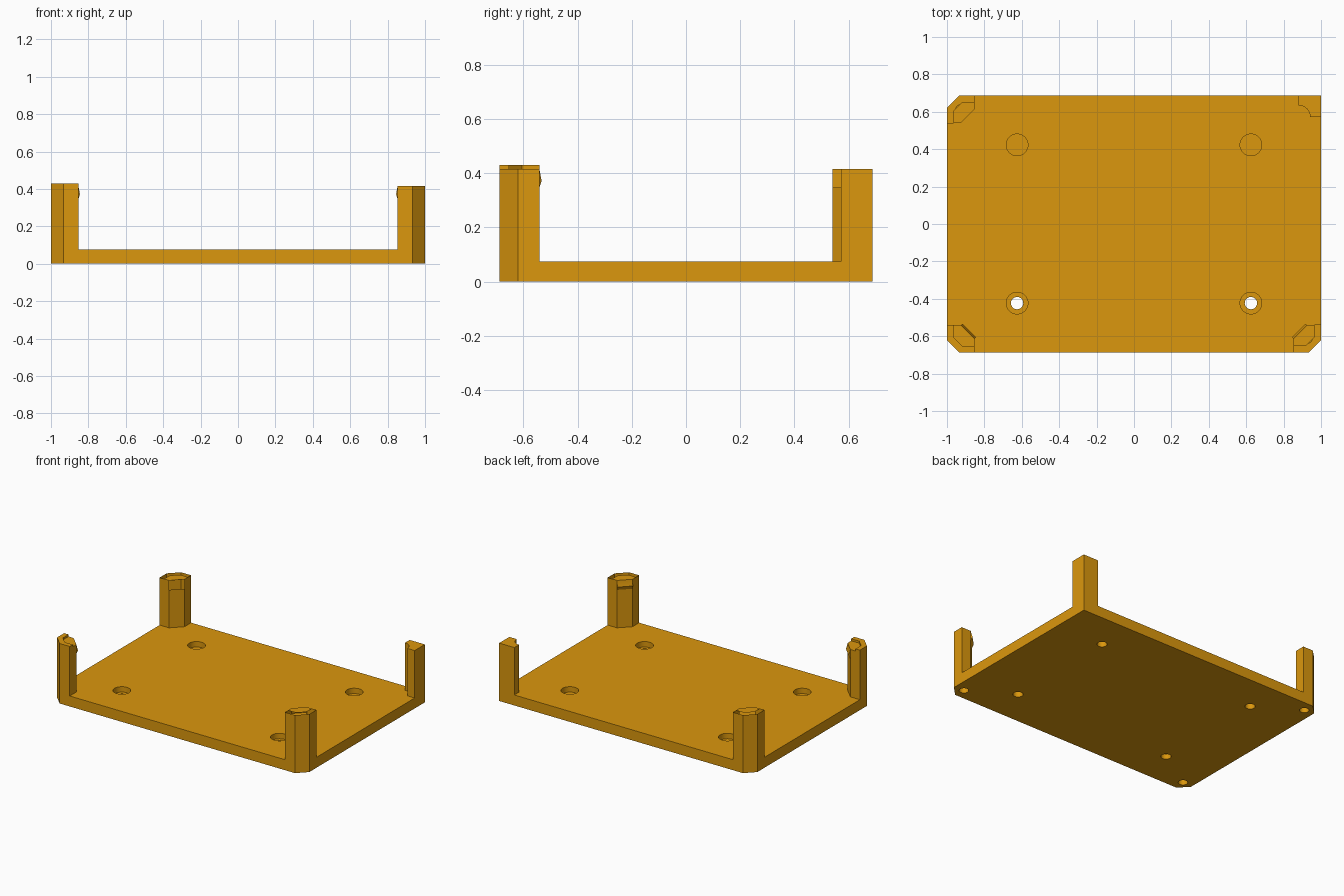
import bpy, bmesh, math
from mathutils import Vector

if "Cube" in bpy.data.objects:
    bpy.data.objects.remove(bpy.data.objects["Cube"])

HY = 0.6875          # half depth of the plate
CH = 0.067           # corner chamfer
L = 0.147            # corner post leg length

mat = bpy.data.materials.new("orange_plastic")
mat.diffuse_color = (0.71, 0.31, 0.004, 1)
mat.use_nodes = True
mat.node_tree.nodes["Principled BSDF"].inputs["Base Color"].default_value = mat.diffuse_color


def to_object(bm, name):
    bmesh.ops.recalc_face_normals(bm, faces=bm.faces)
    me = bpy.data.meshes.new(name)
    bm.to_mesh(me)
    bm.free()
    ob = bpy.data.objects.new(name, me)
    bpy.context.collection.objects.link(ob)
    return ob


def prism(name, pts, z0, z1):
    bm = bmesh.new()
    face = bm.faces.new([bm.verts.new((x, y, z0)) for x, y in pts])
    res = bmesh.ops.extrude_face_region(bm, geom=[face])
    for v in res["geom"]:
        if isinstance(v, bmesh.types.BMVert):
            v.co.z = z1
    return to_object(bm, name)


def hull(name, pts):
    bm = bmesh.new()
    for p in pts:
        bm.verts.new(p)
    bmesh.ops.convex_hull(bm, input=bm.verts)
    return to_object(bm, name)


def disc(x, y, r, n=32):
    return [(x + r * math.cos(2 * math.pi * i / n), y + r * math.sin(2 * math.pi * i / n))
            for i in range(n)]


def combine(target, other, op):
    mod = target.modifiers.new("bool", 'BOOLEAN')
    mod.operation, mod.solver, mod.object = op, 'EXACT', other
    bpy.context.view_layer.objects.active = target
    bpy.ops.object.modifier_apply(modifier=mod.name)
    bpy.data.objects.remove(other)


# base plate: three chamfered corners, one square corner
tray = prism("mounting_tray", [
    (-1, -HY + CH), (-1 + CH, -HY), (1 - CH, -HY), (1, -HY + CH),
    (1, HY), (-1 + CH, HY), (-1, HY - CH)], 0, 0.075)

# chamfered posts with raised outer rim and inner snap ridge
post = [(0, L), (0, CH), (CH, 0), (L, 0), (L, 0.075), (0.075, L)]
rim = [(0, L), (0, CH), (CH, 0), (L, 0), (L, 0.035), (0.083, 0.035), (0.035, 0.083), (0.035, L)]
ridge_profile = [(-0.012, 0.413), (0.0, 0.413), (0.011, 0.372), (0.0, 0.347), (-0.012, 0.347)]
for sx, sy in ((-1, -1), (1, -1), (-1, 1)):
    def at(p):
        return (sx * (1 - p[0]), sy * (HY - p[1]))
    combine(tray, prism("post", [at(p) for p in post], 0, 0.415), 'UNION')
    combine(tray, prism("rim", [at(p) for p in rim], 0.41, 0.43), 'UNION')
    k = math.sqrt(0.5)
    pts = []
    for d, z in ridge_profile:
        for ex, ey in ((L, 0.075), (0.075, L)):
            pts.append(Vector((*at((ex + d * k, ey + d * k)), z)))
    combine(tray, hull("ridge", pts), 'UNION')

# back right post with a concave round inner corner
arc = [(0.88 + 0.062 * math.sin(a), HY - 0.115 + 0.062 * math.cos(a))
       for a in (i * math.pi / 20 for i in range(11))]
combine(tray, prism("round_post", [(1, HY), (0.88, HY)] + arc + [(1, HY - 0.115)], 0, 0.415), 'UNION')

# stepped screw holes in the plate
for x in (-0.625, 0.625):
    for y in (-0.423, 0.423):
        combine(tray, prism("bore", disc(x, y, 0.033), -0.1, 0.2), 'DIFFERENCE')
        combine(tray, prism("counterbore", disc(x, y, 0.058), 0.036, 0.2), 'DIFFERENCE')

# blind holes under the chamfered posts
for sx, sy in ((-1, -1), (1, -1), (-1, 1)):
    combine(tray, prism("blind", disc(sx * 0.925, sy * (HY - 0.078), 0.031), -0.1, 0.3), 'DIFFERENCE')

tray.data.materials.clear()
tray.data.materials.append(mat)
for o in bpy.context.selected_objects:
    o.select_set(False)
tray.select_set(True)
bpy.context.view_layer.objects.active = tray
bpy.ops.object.shade_smooth_by_angle(angle=math.radians(20))
